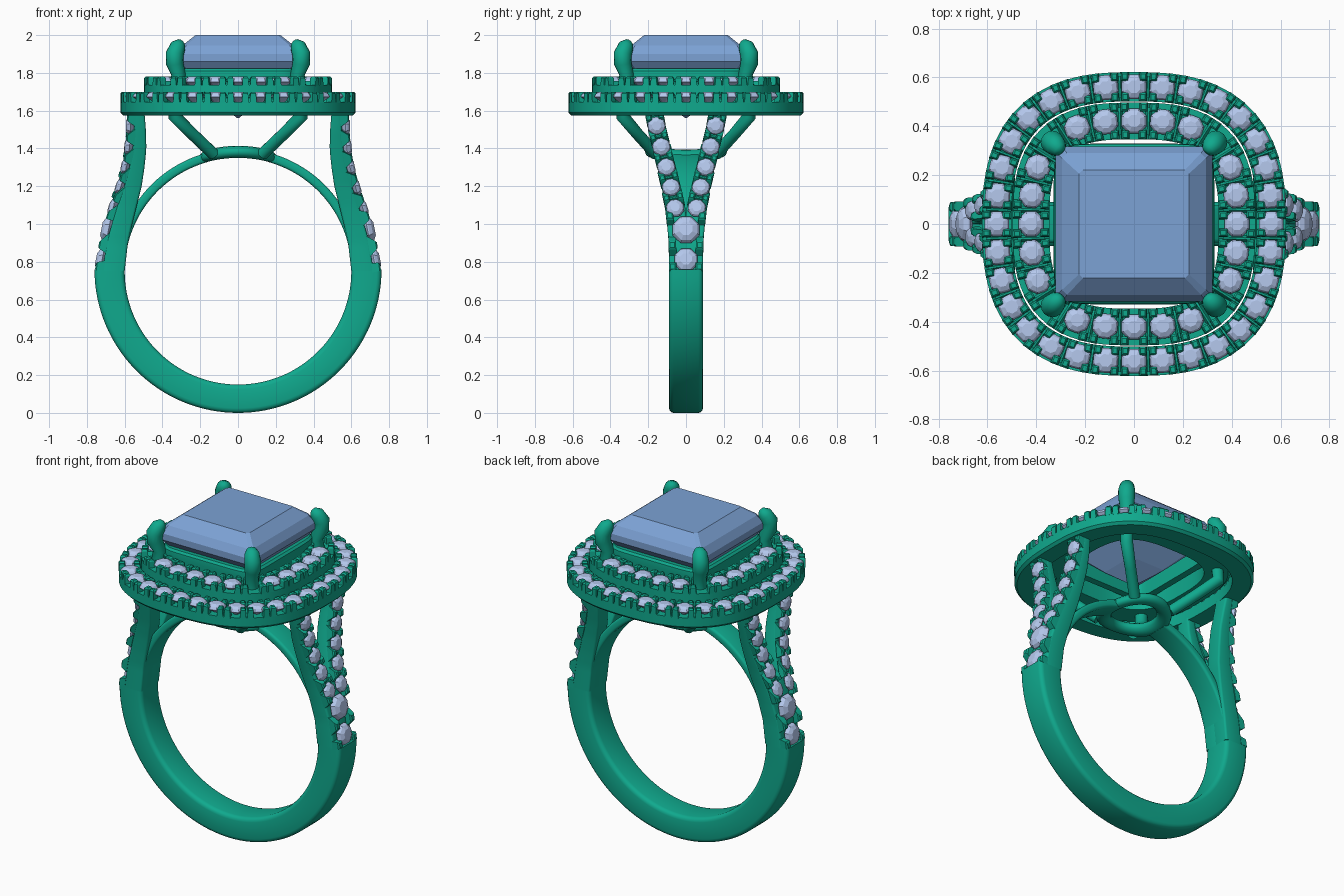
import bpy, bmesh
from math import sin, cos, pi, sqrt, radians
from mathutils import Vector as V

if "Cube" in bpy.data.objects:
    bpy.data.objects.remove(bpy.data.objects["Cube"])


def material(name, color):
    m = bpy.data.materials.new(name)
    m.diffuse_color = (*color, 1)
    m.use_nodes = True
    m.node_tree.nodes["Principled BSDF"].inputs["Base Color"].default_value = m.diffuse_color
    return m


METAL = material("green_metal", (0.005, 0.40, 0.27))
PAVE = material("pale_stone", (0.46, 0.58, 0.85))
GEM = material("blue_stone", (0.20, 0.36, 0.66))


def add_loft(bm, rings, closed=False):
    """Skin a list of equal point rings; cap the ends unless closed."""
    rows = [[bm.verts.new(p) for p in r] for r in rings]
    n = len(rows[0])
    for a, b in zip(rows, rows[1:] + rows[:1] if closed else rows[1:]):
        for i in range(n):
            bm.faces.new((a[i], a[(i + 1) % n], b[(i + 1) % n], b[i]))
    if not closed:
        bm.faces.new(rows[0][::-1])
        bm.faces.new(rows[-1])


def finish(bm, name, mat, smooth=None):
    bmesh.ops.recalc_face_normals(bm, faces=bm.faces[:])
    me = bpy.data.meshes.new(name)
    bm.to_mesh(me)
    bm.free()
    me.materials.append(mat)
    ob = bpy.data.objects.new(name, me)
    bpy.context.collection.objects.link(ob)
    if smooth:
        bpy.ops.object.select_all(action='DESELECT')
        ob.select_set(True)
        bpy.context.view_layer.objects.active = ob
        bpy.ops.object.shade_smooth_by_angle(angle=radians(smooth))
    return ob


def section(inner, outer, y0, y1, bev=0.025):
    """Rounded rectangle between an inner and outer point, from y0 to y1."""
    d = outer - inner
    L, w = d.length / 2, abs(y1 - y0) / 2
    mid, d, y = (inner + outer) / 2, d.normalized(), V((0, 1, 0))
    pts = []
    for k, (su, sv) in enumerate(((1, 1), (-1, 1), (-1, -1), (1, -1))):
        for j in range(4):
            a = k * pi / 2 + j * pi / 6
            u = su * (L - bev) + bev * cos(a)
            v = sv * (w - bev) + bev * sin(a)
            pts.append(mid + d * u + y * (v + (y0 + y1) / 2))
    return pts


def add_stone(bm, c, r, up, along):
    """Eight-sided round cut."""
    side = up.cross(along)
    prof = ((0.08, -0.75), (1, -0.1), (1, 0.0), (0.85, 0.22), (0.5, 0.4))
    add_loft(bm, [[c + up * h * r + (along * cos(i * pi / 4 + pi / 8) + side * sin(i * pi / 4 + pi / 8)) * k * r
                   for i in range(8)] for k, h in prof])


def add_tooth(bm, c, along, up, side, w0, w1, depth, h, lean=0.0):
    """Tapered claw rising from c."""
    rings = []
    for w, d, z in ((w0, depth, 0), (w1, depth, h * 0.85), (w1 * 0.6, depth * 0.6, h)):
        o = c + up * z + side * lean * z
        rings.append([o + along * sx * w / 2 + side * sy * d / 2 for sx, sy in ((-1, -1), (1, -1), (1, 1), (-1, 1))])
    add_loft(bm, rings)


# Cushion outline, sampled evenly by length
def cushion(r, n, count):
    e, N = 2 / n, 2000
    sg = lambda t: (1 if t >= 0 else -1) * abs(t) ** e
    p = [V((r * sg(cos(2 * pi * i / N)), r * sg(sin(2 * pi * i / N)), 0)) for i in range(N + 1)]
    cum = [0]
    for a, b in zip(p, p[1:]):
        cum.append(cum[-1] + (b - a).length)
    pts, j = [], 0
    for k in range(count):
        while cum[j + 1] <= cum[-1] * k / count:
            j += 1
        f = (cum[-1] * k / count - cum[j]) / (cum[j + 1] - cum[j])
        pts.append(p[j].lerp(p[j + 1], f))
    out = []
    for k in range(count):
        t = (pts[(k + 1) % count] - pts[k - 1]).normalized()
        out.append((pts[k], t, V((t.y, -t.x, 0))))
    return out


Z = V((0, 0, 1))


# Halos: base rail, stones and split claws
def halo(name, r, n, stones, half, z0, z1, top, skip):
    bm = bmesh.new()
    prof = [(-half, z0), (half - 0.015, z0), (half, z0 + 0.015), (half, z1), (-half, z1)]
    add_loft(bm, [[p + nn * o + Z * z for o, z in prof] for p, t, nn in cushion(r, n, stones * 4)], True)
    finish(bm, name + "_rail", METAL, 30)
    bs, bt = bmesh.new(), bmesh.new()
    for i, (p, t, nn) in enumerate(cushion(r, n, stones * 2)):
        if i % 2 == 0:
            if not skip(i // 2):
                add_stone(bs, p + Z * (top - 0.022), 0.055, Z, t)
        else:
            for s in (-1, 1):
                for q in (-1, 1):
                    c = p + nn * s * (half - 0.018) + t * q * 0.021 + Z * (z1 - 0.005)
                    add_tooth(bt, c, t, Z, nn, 0.036, 0.030, 0.036, top - z1 + 0.005)
            add_tooth(bt, p + Z * (z1 - 0.005), t, Z, nn, 0.03, 0.012, half * 1.5, (top - z1) * 0.6)
    finish(bs, name + "_stones", PAVE)
    finish(bt, name + "_claws", METAL)


halo("outer_halo", 0.562, 2.65, 32, 0.06, 1.575, 1.645, 1.70, lambda i: False)
halo("inner_halo", 0.422, 2.87, 24, 0.075, 1.63, 1.735, 1.78, lambda i: i % 6 == 3)

# Lower shank
bm = bmesh.new()
add_loft(bm, [section(V((0.6 * cos(a), 0, 0.75 + 0.6 * sin(a))), V((0.76 * cos(a), 0, 0.76 + 0.76 * sin(a))), -0.09, 0.09)
              for a in (pi + pi * i / 64 for i in range(65))])
finish(bm, "lower_shank", METAL, 40)

# Split shoulders: z, inner x, outer x, outer y, inner y
ROWS = [(0.75, .60, .76, .09, -.01), (0.9, .583, .738, .092, -.01), (1.0, .56, .71, .10, -.005),
        (1.1, .535, .68, .112, .005), (1.2, .51, .645, .13, .028), (1.3, .495, .617, .153, .053),
        (1.4, .485, .60, .176, .08), (1.5, .488, .592, .20, .105), (1.59, .495, .59, .218, .12)]


def row(z):
    k = max(i for i in range(len(ROWS) - 1) if i == 0 or ROWS[i][0] <= z)
    a, b = ROWS[k], ROWS[k + 1]
    f = (z - a[0]) / (b[0] - a[0])
    return [p + (q - p) * f for p, q in zip(a, b)]


REC = 0.042
bm, bs, bt = bmesh.new(), bmesh.new(), bmesh.new()
for sx in (-1, 1):
    for sy in (-1, 1):
        rings = []
        for i in range(29):
            z, xi, xo, yo, yi = row(0.75 + 0.03 * i)
            rings.append(section(V((sx * xi, 0, z)), V((sx * (xo - REC), 0, z)), sy * yi, sy * yo, 0.012))
        add_loft(bm, rings)

        def frame(z):
            p = [V((sx * r[2], sy * (r[3] + r[4]) / 2, r[0])) for r in (row(z - 0.02), row(z), row(z + 0.02))]
            t = (p[2] - p[0]).normalized()
            up = V((sx * t.z, 0, -sx * t.x * sx)).normalized()
            return p[1], t, up, up.cross(t).normalized(), (row(z)[3] - row(z)[4]) / 2

        for z in (1.09, 1.20, 1.305, 1.41, 1.52):
            p, t, up, side, h = frame(z)
            add_stone(bs, p - up * 0.018, 0.05, up, t)
        for z in (1.145, 1.253, 1.358, 1.465, 1.568):
            p, t, up, side, h = frame(z)
            for s in (-1, 1):
                add_tooth(bt, p - up * (REC + 0.008) + side * s * (h - 0.016), t, up, side, 0.095, 0.035, 0.032, REC + 0.006)
            add_tooth(bt, p - up * (REC + 0.008), t, up, side, 0.05, 0.012, h * 1.5, REC * 0.7)
        # Edge claws beside the large shoulder stones
        for z, w in ((0.775, 0.05), (0.89, 0.11), (1.045, 0.09)):
            p, t, up, side, h = frame(z)
            p.y = sy * (row(z)[3] - 0.02)
            add_tooth(bt, p - up * (REC + 0.008), t, up, V((0, 1, 0)), w, 0.045, 0.04, REC + 0.006)
    for z, r in ((0.81, 0.066), (0.97, 0.076)):
        x = row(z)[2]
        up = V((sx, 0, 0.2)).normalized()
        add_stone(bs, V((sx * (x - 0.025), 0, z)), r, up, V((0, 1, 0)))
finish(bm, "split_shoulders", METAL, 40)
finish(bs, "shoulder_stones", PAVE)
finish(bt, "shoulder_claws", METAL)

# Inner finger arcs leading to the gallery loop
bm = bmesh.new()
for sx in (-1, 1):
    rings = []
    for i in range(33):
        a = radians(74) * i / 32
        w = 0.088 - 0.015 * i / 32
        d = V((sx * cos(a), 0, sin(a)))
        rings.append(section(V((0, 0, .75)) + d * 0.6, V((0, 0, .75)) + d * 0.648, -w, w, 0.015))
    add_loft(bm, rings)
finish(bm, "finger_arcs", METAL, 40)

# Gallery loop, bent to follow the finger hole
bm = bmesh.new()
rings = []
for i in range(48):
    a, ring = 2 * pi * i / 48, []
    for j in range(12):
        b = 2 * pi * j / 12
        x = (0.165 + 0.042 * cos(b)) * cos(a)
        ring.append(V((x, (0.175 + 0.042 * cos(b)) * sin(a), 0.75 + sqrt(0.632 ** 2 - x * x) + 0.032 * sin(b))))
    rings.append(ring)
add_loft(bm, rings, True)
finish(bm, "gallery_loop", METAL, 60)

# Four corner prongs from the loop up over the stone
PATH = [(.13, .16, 1.37, .032), (.24, .255, 1.475, .032), (.335, .335, 1.57, .036), (.33, .33, 1.68, .036),
        (.315, .315, 1.79, .038), (.335, .335, 1.85, .046), (.335, .335, 1.90, .048), (.318, .318, 1.94, .042),
        (.303, .303, 1.955, .028), (.296, .296, 1.96, .01)]
bm = bmesh.new()
for sx in (-1, 1):
    for sy in (-1, 1):
        pts = [V((sx * x, sy * y, z)) for x, y, z, r in PATH]
        rings = []
        out = V((sx, sy, 0)).normalized()
        side = Z.cross(out)
        for i, p in enumerate(pts):
            t = (pts[min(i + 1, len(pts) - 1)] - pts[max(i - 1, 0)]).normalized()
            u = side.cross(t).normalized()
            rings.append([p + (u * cos(k * pi / 8) + side * sin(k * pi / 8)) * PATH[i][3] for k in range(16)])
        add_loft(bm, rings)
finish(bm, "corner_prongs", METAL, 60)

# Square seat collar under the stone
bm = bmesh.new()
prof = [(-.03, 1.70), (.012, 1.70), (.024, 1.78), (.022, 1.81), (.01, 1.822), (-.03, 1.82)]
add_loft(bm, [[p + n * o + Z * z for o, z in prof] for p, t, n in cushion(0.305, 9, 96)], True)
finish(bm, "seat_collar", METAL, 40)

# Step-cut centre stone: half width, height
bm = bmesh.new()
rings = []
for h, z in ((.006, 1.562), (.12, 1.65), (.22, 1.745), (.295, 1.825), (.322, 1.86), (.322, 1.90), (.295, 1.945), (.225, 2.0)):
    c = h * 0.93
    rings.append([V((x, y * 0.985, z)) for x, y in ((h, -c), (h, c), (c, h), (-c, h), (-h, c), (-h, -c), (-c, -h), (c, -h))])
add_loft(bm, rings)
finish(bm, "centre_stone", GEM)
